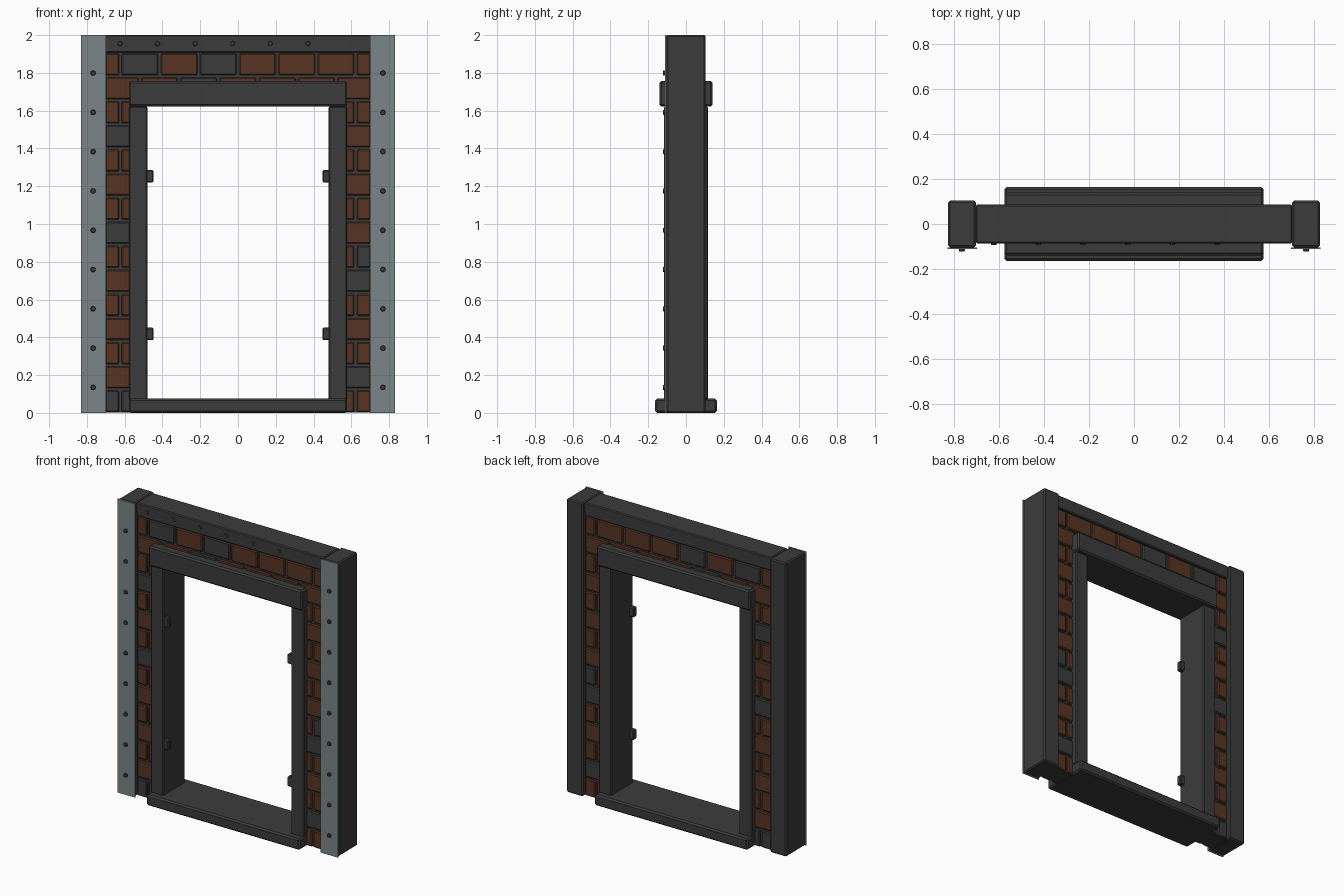
import bpy, bmesh, math
from mathutils import Matrix

if "Cube" in bpy.data.objects:
    bpy.data.objects.remove(bpy.data.objects["Cube"])


def material(name, rgb):
    m = bpy.data.materials.new(name)
    m.diffuse_color = (*rgb, 1)
    m.use_nodes = True
    m.node_tree.nodes["Principled BSDF"].inputs["Base Color"].default_value = m.diffuse_color
    return m


DARK = material("dark_iron", (0.045, 0.045, 0.045))
BROWN = material("brown_brick", (0.098, 0.036, 0.017))
STEEL = material("blue_grey_steel", (0.195, 0.235, 0.25))


def finish(name, bm, mat, bevel=0.0):
    me = bpy.data.meshes.new(name)
    bm.to_mesh(me)
    bm.free()
    me.materials.append(mat)
    ob = bpy.data.objects.new(name, me)
    bpy.context.collection.objects.link(ob)
    if bevel:
        mod = ob.modifiers.new("bevel", 'BEVEL')
        mod.width = bevel
        mod.segments = 1
    return ob


def add_box(bm, x0, x1, y0, y1, z0, z1):
    mat = Matrix.Translation(((x0 + x1) / 2, (y0 + y1) / 2, (z0 + z1) / 2)) \
        @ Matrix.Diagonal((x1 - x0, y1 - y0, z1 - z0, 1))
    bmesh.ops.create_cube(bm, size=1, matrix=mat)


def box(name, x0, x1, y0, y1, z0, z1, mat=DARK, bevel=0.006):
    bm = bmesh.new()
    add_box(bm, x0, x1, y0, y1, z0, z1)
    return finish(name, bm, mat, bevel)


def rivets(name, points, radius, y0, y1):
    bm = bmesh.new()
    for x, z in points:
        mat = Matrix.Translation((x, (y0 + y1) / 2, z)) @ Matrix.Rotation(math.pi / 2, 4, 'X')
        bmesh.ops.create_cone(bm, cap_ends=True, segments=8, radius1=radius,
                              radius2=radius * 0.8, depth=y1 - y0, matrix=mat)
    return finish(name, bm, DARK)


# Door frame
box("sill", -0.578, 0.578, -0.164, 0.164, 0, 0.075, bevel=0.01)
box("lintel", -0.578, 0.578, -0.14, 0.14, 1.622, 1.757, bevel=0.01)

# Top beam and mortar behind the bricks
box("top_beam", -0.705, 0.705, -0.087, 0.087, 1.908, 2.0)
box("mortar_top", -0.705, 0.705, -0.07, 0.07, 1.63, 1.92, bevel=0)

# Mirrored parts: side posts, plates, jambs, hinges, side mortar
for side, s in (("left", -1), ("right", 1)):
    def mbox(name, a, b, *rest, **kw):
        box(side + "_" + name, min(s * a, s * b), max(s * a, s * b), *rest, **kw)
    mbox("post", 0.705, 0.828, -0.104, 0.104, 0, 2.0, bevel=0.008)
    mbox("plate", 0.70, 0.83, -0.111, -0.104, 0, 2.0, mat=STEEL, bevel=0)
    mbox("jamb", 0.48, 0.577, -0.117, 0.117, 0.07, 1.622)
    mbox("mortar", 0.56, 0.71, -0.07, 0.07, 0.003, 1.64, bevel=0)
    for i, z in enumerate((0.418, 1.253)):
        mbox("hinge_%d" % i, 0.447, 0.49, -0.112, -0.075, z - 0.033, z + 0.033)
    rivets(side + "_plate_rivets", [(s * 0.767, 0.135 + 0.208 * i) for i in range(9)],
           0.015, -0.123, -0.108)

# Small rivets on the top beam
rivets("beam_rivets", [(-0.625 + 0.199 * i, 1.955) for i in range(6)], 0.014, -0.093, -0.085)

# Running-bond bricks through the wall; rows counted from the top, dark ones by (row, column)
DARK_BRICKS = {(0, 1), (0, 3), (1, 2), (3, 0), (7, 0), (14, 0), (14, 1),
               (8, 7), (9, 6), (13, 6)}
PITCH, ROW, GAP = 0.2075, 0.1275, 0.007
brown, dark = bmesh.new(), bmesh.new()
for r in range(15):
    z0 = 0.004 + ROW * (14 - r)
    z1 = z0 + ROW - 0.013
    first = -0.623 if r % 2 == 0 else -0.519
    joints = [-0.71] + [first + PITCH * k for k in range(7 - r % 2)] + [0.71]
    for c in range(len(joints) - 1):
        x0, x1 = joints[c] + GAP, joints[c + 1] - GAP
        if r > 1:                                   # leave the doorway open
            if x0 < 0:
                x1 = min(x1, -0.565)
            else:
                x0 = max(x0, 0.565)
            if x1 < 0.57 and x0 > -0.57:
                continue
        if x1 - x0 < 0.02:
            continue
        if r > 1 and x0 < 0 < x1:
            continue
        add_box(dark if (r, c) in DARK_BRICKS else brown, x0, x1, -0.083, 0.083, z0, z1)
finish("brown_bricks", brown, BROWN, 0.006)
finish("dark_bricks", dark, DARK, 0.006)
